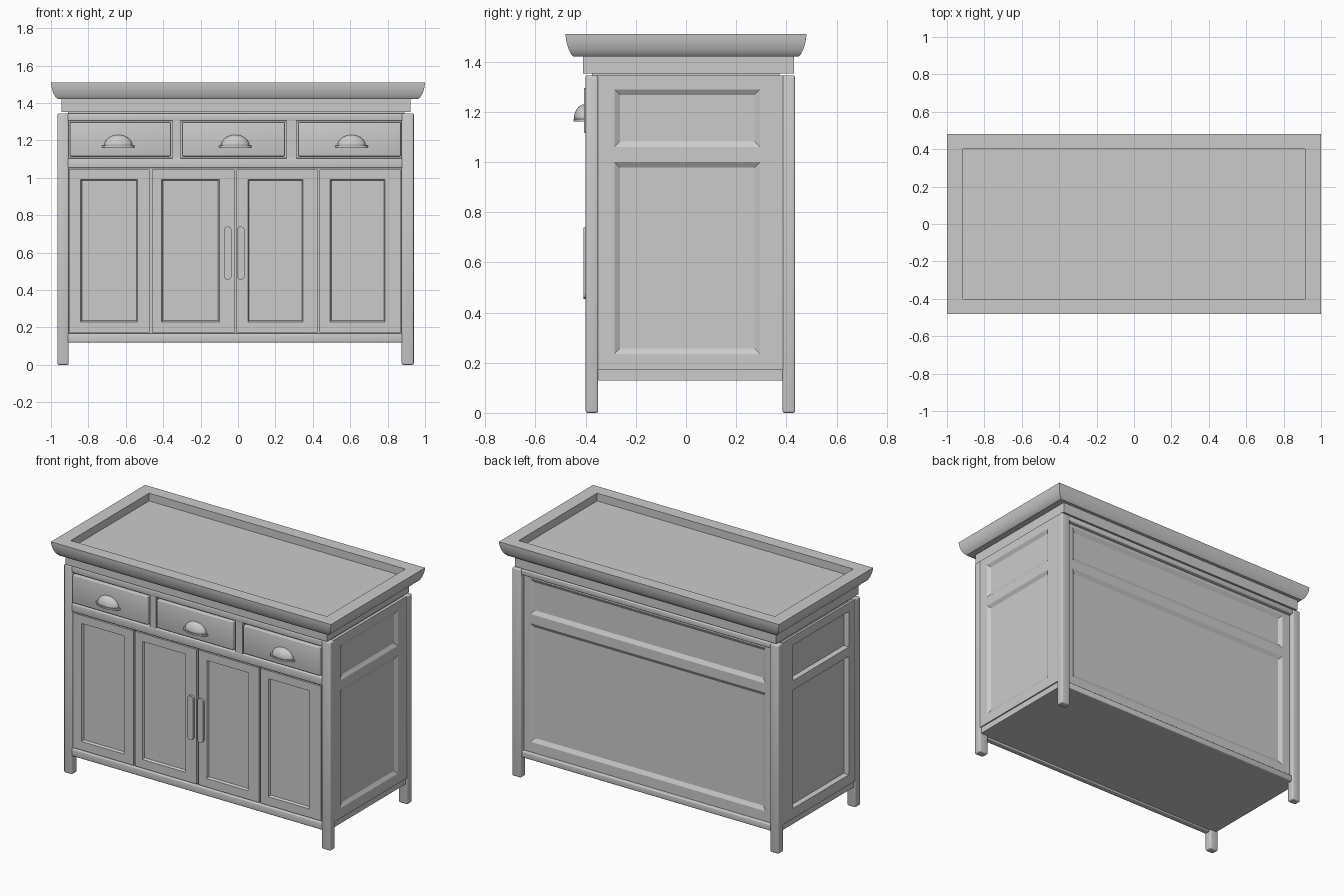
import bpy, bmesh, math
from mathutils import Matrix, Vector

if "Cube" in bpy.data.objects:
    bpy.data.objects.remove(bpy.data.objects["Cube"])

grey = bpy.data.materials.new("cabinet grey")
grey.diffuse_color = (0.6, 0.6, 0.6, 1)
grey.use_nodes = True
grey.node_tree.nodes["Principled BSDF"].inputs["Base Color"].default_value = grey.diffuse_color


def finish(name, bm, smooth=False):
    me = bpy.data.meshes.new(name)
    bm.to_mesh(me)
    bm.free()
    ob = bpy.data.objects.new(name, me)
    bpy.context.collection.objects.link(ob)
    me.materials.append(grey)
    if smooth:
        bpy.ops.object.select_all(action='DESELECT')
        ob.select_set(True)
        bpy.context.view_layer.objects.active = ob
        bpy.ops.object.shade_smooth_by_angle(angle=math.radians(40))
    return ob


def box(name, x0, x1, y0, y1, z0, z1, bevel=0.0):
    bm = bmesh.new()
    bmesh.ops.create_cube(bm, size=1)
    bmesh.ops.scale(bm, vec=(x1 - x0, y1 - y0, z1 - z0), verts=bm.verts)
    bmesh.ops.translate(bm, vec=((x0 + x1) / 2, (y0 + y1) / 2, (z0 + z1) / 2), verts=bm.verts)
    if bevel:
        bmesh.ops.bevel(bm, geom=bm.edges[:], offset=bevel, segments=3, profile=0.5, affect='EDGES')
    return finish(name, bm, bevel > 0)


# sides: local u, v, outward normal
SIDES = {'front': ((1, 0, 0), (0, -1, 0)), 'back': ((-1, 0, 0), (0, 1, 0)),
         'right': ((0, 1, 0), (1, 0, 0)), 'left': ((0, -1, 0), (-1, 0, 0))}


def framed_panel(name, side, offset, us, vs, depth, slope, thick):
    """Plate on a grid of lines; every odd cell is sunk as a panel."""
    u, n = (Vector(a) for a in SIDES[side])
    bm = bmesh.new()
    pts = [[bm.verts.new(u * a + n * offset + Vector((0, 0, b))) for b in vs] for a in us]
    sunk = []
    for i in range(len(us) - 1):
        for j in range(len(vs) - 1):
            f = bm.faces.new((pts[i][j], pts[i + 1][j], pts[i + 1][j + 1], pts[i][j + 1]))
            if i % 2 and j % 2:
                sunk.append(f)
    bm.normal_update()
    for f in sunk:
        r = bmesh.ops.inset_region(bm, faces=[f], thickness=slope, use_even_offset=True)
        bmesh.ops.translate(bm, vec=n * -depth, verts=f.verts[:])
    ob = finish(name, bm)
    m = ob.modifiers.new("thickness", 'SOLIDIFY')
    m.thickness = thick
    m.offset = -1


# tray top: mitred ogee rim with sunken surface
bm = bmesh.new()
rings = [(0.94, 0.42, 1.42), (0.962, 0.45, 1.42), (0.975, 0.459, 1.431), (0.986, 0.468, 1.449),
         (0.994, 0.475, 1.472), (0.998, 0.479, 1.492), (1.0, 0.48, 1.51),
         (0.915, 0.40, 1.51), (0.915, 0.40, 1.46)]
loops = [[bm.verts.new((sx * x, sy * y, z)) for sx, sy in ((-1, -1), (1, -1), (1, 1), (-1, 1))]
         for x, y, z in rings]
for a, b in zip(loops, loops[1:]):
    for i in range(4):
        k = (i + 1) % 4
        bm.faces.new((a[i], a[k], b[k], b[i]))
bm.faces.new(loops[-1])
bm.faces.new(loops[0][::-1])
finish("tray_top", bm, True)

# neck below the top, inner carcass and floor
box("neck_frieze", -0.945, 0.922, -0.41, 0.43, 1.352, 1.422)
box("carcass_core", -0.91, 0.89, -0.375, 0.372, 0.14, 1.40)
box("floor_board", -0.93, 0.92, -0.385, 0.41, 0.13, 0.16)

# corner posts running down to the feet
for lr, x0, x1 in (("left", -0.965, -0.905), ("right", 0.875, 0.94)):
    for fb, y0, y1 in (("front", -0.40, -0.35), ("back", 0.385, 0.435)):
        box(f"{fb}_{lr}_post", x0, x1, y0, y1, 0, 1.345, 0.008)

# rails of the front frame
X0, X1 = -0.91, 0.88
for name, z0, z1 in (("front_top_rail", 1.304, 1.345), ("front_middle_rail", 1.052, 1.105),
                     ("front_bottom_rail", 0.12, 0.168)):
    box(name, X0, X1, -0.40, -0.36, z0, z1, 0.006)
for i, (a, b) in enumerate(((-0.35, -0.308), (0.26, 0.312))):
    box(f"drawer_divider_{i}", a, b, -0.399, -0.36, 1.10, 1.31)

# rails along back and sides
box("back_top_rail", X0, X1, 0.38, 0.43, 1.31, 1.345, 0.005)
box("back_bottom_rail", X0, X1, 0.38, 0.425, 0.13, 0.17, 0.005)
box("right_bottom_rail", 0.89, 0.928, -0.36, 0.395, 0.13, 0.17)
box("left_bottom_rail", -0.953, -0.91, -0.36, 0.395, 0.13, 0.17)

# sunken panels on the three closed sides
VS = [0.17, 0.235, 1.0, 1.06, 1.29, 1.345]
framed_panel("right_side_panel", 'right', 0.936, [-0.36, -0.285, 0.295, 0.386], VS, 0.014, 0.022, 0.02)
framed_panel("left_side_panel", 'left', 0.96, [-0.386, -0.28, 0.29, 0.36], VS, 0.03, 0.006, 0.015)
framed_panel("back_panel", 'back', 0.403, [-0.878, -0.83, 0.85, 0.907], VS, 0.014, 0.025, 0.015)

# drawers with cup pulls
for i, (a, b) in enumerate(((-0.905, -0.355), (-0.303, 0.255), (0.317, 0.875))):
    box(f"drawer_front_{i}", a + 0.006, b - 0.006, -0.407, -0.36, 1.115, 1.296, 0.005)
    cx = (-0.64, -0.015, 0.607)[i]
    bm = bmesh.new()
    bmesh.ops.create_uvsphere(bm, u_segments=32, v_segments=16, radius=1)
    drop = [v for v in bm.verts if v.co.z < -0.01 or v.co.y > 0.01]
    bmesh.ops.delete(bm, geom=drop, context='VERTS')
    bmesh.ops.scale(bm, vec=(0.076, 0.042, 0.06), verts=bm.verts)
    bmesh.ops.translate(bm, vec=(cx, -0.405, 1.17), verts=bm.verts)
    cup = finish(f"cup_pull_{i}", bm, True)
    m = cup.modifiers.new("shell", 'SOLIDIFY')
    m.thickness = 0.004
    # half-round lip under the cup
    bm = bmesh.new()
    arc = [bm.verts.new((cx + 0.087 * math.cos(t), -0.405 - 0.044 * math.sin(t), 1.162))
           for t in (math.pi * k / 24 for k in range(25))]
    f = bm.faces.new(arc)
    r = bmesh.ops.extrude_face_region(bm, geom=[f])
    bmesh.ops.translate(bm, vec=(0, 0, 0.01), verts=[v for v in r['geom'] if isinstance(v, bmesh.types.BMVert)])
    bmesh.ops.recalc_face_normals(bm, faces=bm.faces)
    finish(f"cup_lip_{i}", bm, True)

# four doors with sunken panels
for i, (a, p, q, b) in enumerate(((-0.903, -0.842, -0.537, -0.472), (-0.461, -0.408, -0.1, -0.02),
                                  (-0.008, 0.053, 0.348, 0.425), (0.436, 0.492, 0.787, 0.87))):
    framed_panel(f"door_{i}", 'front', 0.394, [a, p, q, b], [0.174, 0.23, 0.992, 1.044],
                 0.014, 0.007, 0.02)

# upright round-ended door pulls
for name, cx in (("left_door_pull", -0.055), ("right_door_pull", 0.015)):
    bm = bmesh.new()
    r, ring = 0.02, []
    for base, cz in ((0, 0.72), (math.pi, 0.475)):
        for k in range(13):
            t = base + math.pi * k / 12
            ring.append(bm.verts.new((cx + r * math.cos(t), -0.39, cz + r * math.sin(t))))
    f = bm.faces.new(ring)
    e = bmesh.ops.extrude_face_region(bm, geom=[f])
    bmesh.ops.translate(bm, vec=(0, -0.018, 0), verts=[v for v in e['geom'] if isinstance(v, bmesh.types.BMVert)])
    bmesh.ops.recalc_face_normals(bm, faces=bm.faces)
    finish(name, bm, True)
